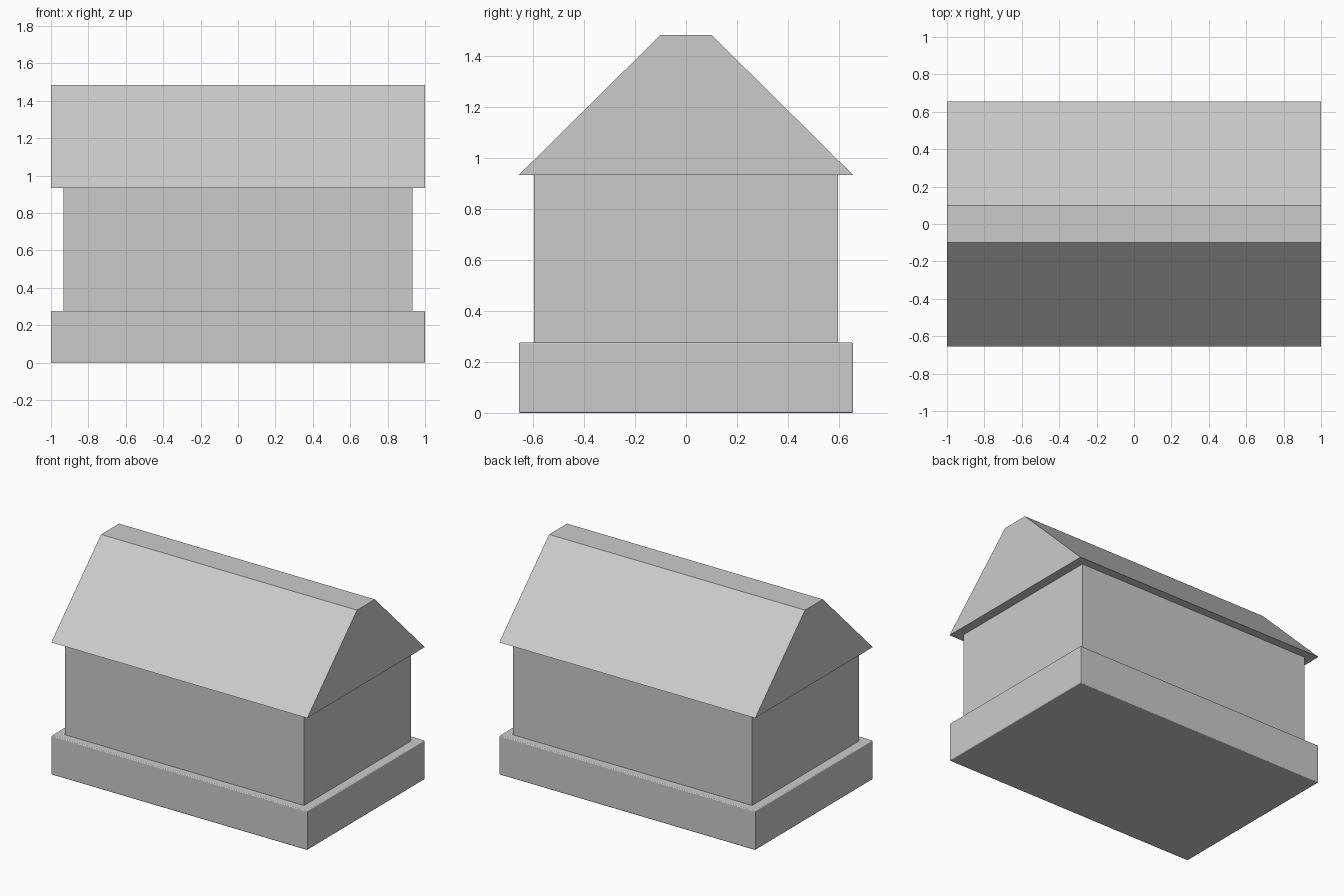
import bpy
import bmesh

if "Cube" in bpy.data.objects:
    bpy.data.objects.remove(bpy.data.objects["Cube"], do_unlink=True)

# One plain grey for the whole building
grey = bpy.data.materials.new("light_grey")
grey.use_nodes = True
colour = (0.6, 0.6, 0.6, 1)
grey.diffuse_color = colour
grey.node_tree.nodes["Principled BSDF"].inputs["Base Color"].default_value = colour


def prism(name, profile, half_length):
    """Extrude a (y, z) profile along x."""
    bm = bmesh.new()
    face = bm.faces.new([bm.verts.new((-half_length, y, z)) for y, z in profile])
    moved = bmesh.ops.extrude_face_region(bm, geom=[face])["geom"]
    verts = [g for g in moved if isinstance(g, bmesh.types.BMVert)]
    bmesh.ops.translate(bm, verts=verts, vec=(2 * half_length, 0, 0))
    bmesh.ops.recalc_face_normals(bm, faces=bm.faces)
    mesh = bpy.data.meshes.new(name)
    bm.to_mesh(mesh)
    bm.free()
    mesh.materials.append(grey)
    obj = bpy.data.objects.new(name, mesh)
    bpy.context.collection.objects.link(obj)
    return obj


def box_profile(half_width, bottom, top):
    return [(-half_width, bottom), (half_width, bottom),
            (half_width, top), (-half_width, top)]


# Foundation slab with narrow softened edges
foundation = prism("foundation", box_profile(0.656, 0, 0.276), 1)
bevel = foundation.modifiers.new("edge_bevel", "BEVEL")
bevel.width = 0.006
bevel.segments = 3

# Walls
prism("walls", box_profile(0.596, 0.276, 0.934), 0.934)

# Gable roof with a flat ridge
prism("roof", [(-0.656, 0.934), (0.656, 0.934), (0.1, 1.484), (-0.1, 1.484)], 1)
